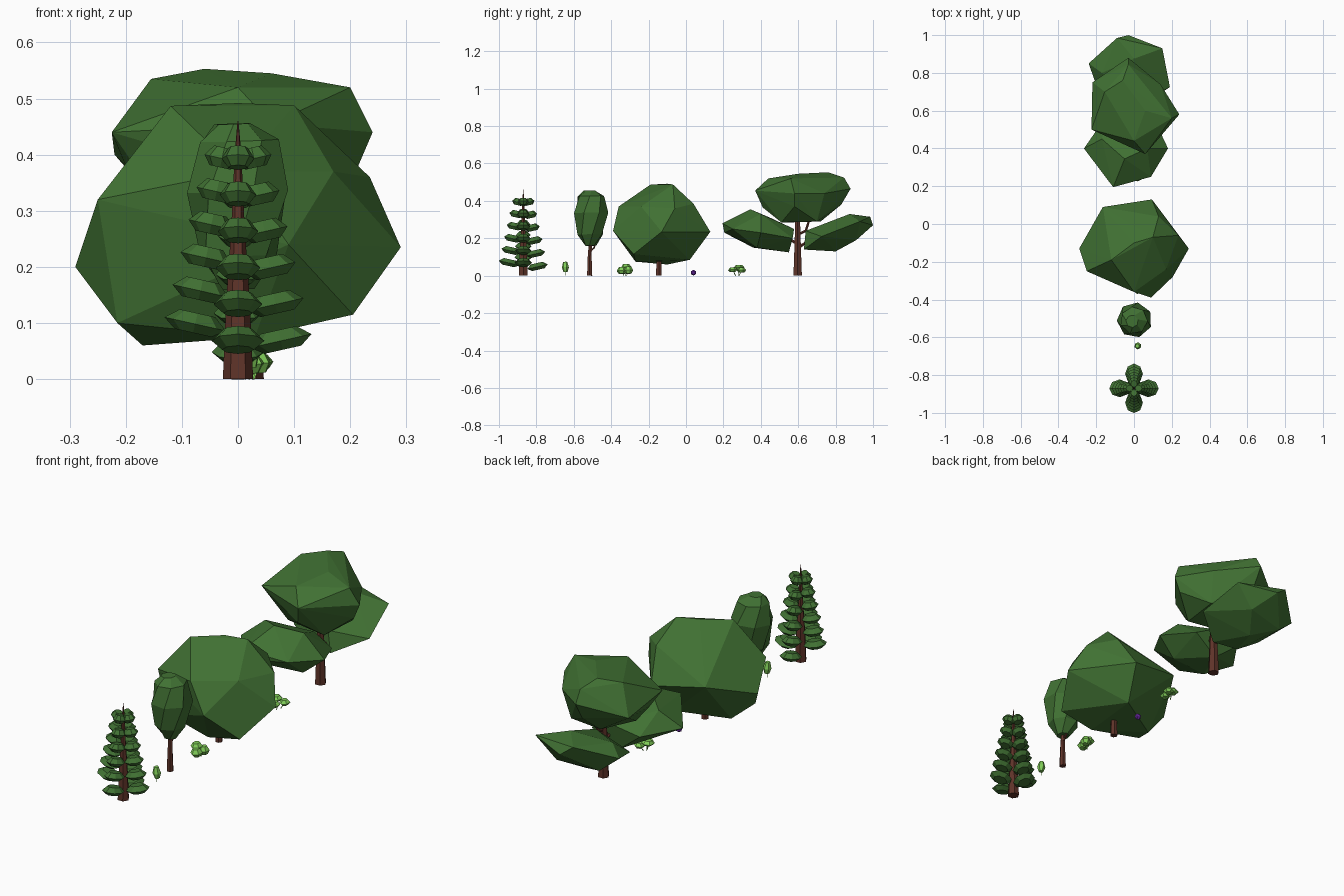
import bpy, bmesh, math
from mathutils import Vector, Matrix


def material(name, rgb):
    m = bpy.data.materials.new(name)
    m.diffuse_color = (*rgb, 1)
    return m


GREEN = material("leaf_green", (0.052, 0.165, 0.033))
BARK = material("bark", (0.115, 0.034, 0.022))
LIGHT = material("light_green", (0.22, 0.62, 0.1))
PURPLE = material("purple", (0.2, 0.03, 0.5))


def finish(bm, name, mat):
    bmesh.ops.recalc_face_normals(bm, faces=bm.faces)
    me = bpy.data.meshes.new(name)
    bm.to_mesh(me)
    bm.free()
    me.materials.append(mat)
    ob = bpy.data.objects.new(name, me)
    bpy.context.collection.objects.link(ob)


def hull(name, points, mat=GREEN):
    """Faceted crown wrapped around a few corner points."""
    bm = bmesh.new()
    for p in points:
        bm.verts.new(p)
    res = bmesh.ops.convex_hull(bm, input=bm.verts)
    loose = {g for g in res["geom_interior"] if isinstance(g, bmesh.types.BMVert)}
    bmesh.ops.delete(bm, geom=list(loose), context='VERTS')
    finish(bm, name, mat)


def add_tube(bm, path, n=6, twist=0.0):
    """Rings along a path of (point, radius), capped at both ends."""
    pts = [Vector(p) for p, r in path]
    q = (pts[-1] - pts[0]).to_track_quat('Z', 'Y')
    rings = []
    for k, (p, r) in enumerate(path):
        a0 = twist * k
        rings.append([bm.verts.new(pts[k] + q @ Vector((
            r * math.cos(a0 + math.tau * i / n), r * math.sin(a0 + math.tau * i / n), 0)))
            for i in range(n)])
    for a, b in zip(rings, rings[1:]):
        for i in range(n):
            bm.faces.new((a[i], a[(i + 1) % n], b[(i + 1) % n], b[i]))
    bm.faces.new(rings[0][::-1])
    bm.faces.new(rings[-1])


def tubes(name, paths, mat=BARK, n=6, twist=0.0):
    bm = bmesh.new()
    for p in paths:
        add_tube(bm, p, n, twist)
    finish(bm, name, mat)


def add_pad(bm, centre, size, yaw, tilt, n=8):
    """Flattened faceted leaf pad: narrow bottom, wide middle, smaller top."""
    before = set(bm.verts)
    add_tube(bm, [((0, 0, -0.5), 0.3), ((0, 0, -0.05), 0.5), ((0, 0, 0.5), 0.29)], n)
    m = (Matrix.Translation(centre) @ Matrix.Rotation(yaw, 4, 'Z')
         @ Matrix.Rotation(-tilt, 4, 'Y') @ Matrix.Diagonal((*size, 1)))
    bmesh.ops.transform(bm, matrix=m, verts=[v for v in bm.verts if v not in before])


# Pine: tapered trunk and four columns of leaf pads
PY = -0.87
tubes("pine_trunk", [[((0, PY, 0), 0.027), ((0, PY, 0.14), 0.021), ((0, PY, 0.27), 0.012),
                      ((0, PY, 0.40), 0.006), ((0, PY, 0.46), 0.001)]])
bm = bmesh.new()
for yaw, z0 in ((-math.pi / 2, 0.07), (0, 0.07), (math.pi, 0.10), (math.pi / 2, 0.05)):
    for k in range(6):
        t = k / 5
        reach = 0.132 - 0.072 * t
        length = 0.112 - 0.048 * t
        d = reach - length / 2
        z = z0 + (0.395 - z0) * t
        add_pad(bm, (d * math.cos(yaw), PY + d * math.sin(yaw), z),
                (length, 0.094 - 0.036 * t, 0.036), yaw, 0.22)
finish(bm, "pine_leaf_pads", GREEN)

# Small oval tree
tubes("small_tree_trunk", [
    [((0, -0.515, 0), 0.016), ((0, -0.515, 0.1), 0.012), ((0, -0.51, 0.2), 0.009)],
    [((0, -0.514, 0.13), 0.006), ((0, -0.49, 0.15), 0.005), ((0, -0.485, 0.19), 0.004)]])
tubes("small_tree_crown", [[((0, -0.51, 0.16), 0.03), ((0, -0.51, 0.22), 0.07),
                            ((0.003, -0.508, 0.335), 0.094), ((0, -0.51, 0.425), 0.073),
                            ((-0.01, -0.515, 0.455), 0.033)]], GREEN, 7, 0.35)

# Big round tree
tubes("big_tree_trunk", [[((0, -0.145, 0), 0.017), ((0, -0.145, 0.2), 0.013)]])
hull("big_tree_crown", [
    (-0.12, -0.19, 0.487), (0.0, -0.10, 0.492), (0.10, -0.07, 0.488), (0.235, -0.06, 0.36),
    (0.29, -0.13, 0.235), (0.09, -0.39, 0.24), (-0.25, -0.25, 0.32), (-0.29, -0.13, 0.20),
    (-0.165, 0.09, 0.28), (0.095, 0.13, 0.235), (0.205, -0.28, 0.115), (0.0, -0.36, 0.37),
    (-0.17, -0.1, 0.06), (-0.215, -0.22, 0.10), (0.03, -0.27, 0.075), (0.05, 0.02, 0.085),
    (0.13, 0.04, 0.385), (0.17, -0.24, 0.37)])

# Umbrella tree: trunk, side branches and three crowns
tubes("umbrella_tree_trunk", [
    [((0.02, 0.597, 0), 0.026), ((0.02, 0.597, 0.15), 0.020), ((0.02, 0.597, 0.32), 0.014)],
    [((0.02, 0.6, 0.22), 0.009), ((0.02, 0.64, 0.24), 0.008), ((0.02, 0.66, 0.30), 0.007)],
    [((0.02, 0.6, 0.17), 0.009), ((0.01, 0.54, 0.20), 0.007)],
    [((0.02, 0.6, 0.15), 0.009), ((0.02, 0.66, 0.19), 0.007)]])
hull("umbrella_top_crown", [
    (-0.03, 0.88, 0.465), (0.14, 0.74, 0.44), (0.24, 0.58, 0.44), (0.06, 0.37, 0.455),
    (-0.225, 0.5, 0.44), (-0.22, 0.75, 0.40), (-0.155, 0.7, 0.535), (-0.06, 0.76, 0.553),
    (0.06, 0.6, 0.545), (0.2, 0.56, 0.52), (0.0, 0.44, 0.52), (-0.03, 0.845, 0.525),
    (0.12, 0.70, 0.29), (0.1, 0.51, 0.285), (-0.12, 0.55, 0.285), (-0.05, 0.72, 0.29),
    (0.21, 0.58, 0.37), (-0.03, 0.83, 0.38), (0.03, 0.41, 0.365), (-0.2, 0.56, 0.38)])
hull("umbrella_front_crown", [
    (-0.265, 0.40, 0.23), (-0.11, 0.195, 0.28), (0.09, 0.25, 0.25), (0.18, 0.40, 0.23),
    (0.1, 0.57, 0.20), (-0.15, 0.565, 0.22), (-0.05, 0.345, 0.355), (0.07, 0.40, 0.33),
    (0, 0.578, 0.25), (-0.12, 0.36, 0.15), (0.08, 0.38, 0.15), (-0.03, 0.55, 0.125),
    (-0.1, 0.205, 0.23), (-0.17, 0.45, 0.31)])
hull("umbrella_back_crown", [
    (-0.03, 1.0, 0.27), (-0.09, 0.985, 0.315), (0.15, 0.93, 0.29), (0.19, 0.725, 0.21),
    (-0.24, 0.85, 0.25), (-0.18, 0.68, 0.20), (0.0, 0.875, 0.33), (0.03, 0.64, 0.24),
    (0.05, 0.63, 0.14), (-0.08, 0.65, 0.14), (-0.03, 0.80, 0.13), (0.05, 0.91, 0.19),
    (-0.15, 0.87, 0.175), (-0.17, 0.80, 0.29)])

# Little light green plants: stalks with small leaf pads
plants = {
    "sprout": (0.02, -0.645, [(0, 0, 0.047, 0.038, 0.054)]),
    "front_shrub": (0.02, -0.325, [(0, -0.018, 0.028, 0.056, 0.036), (0.015, 0.018, 0.03, 0.05, 0.038),
                                   (-0.015, 0.005, 0.047, 0.056, 0.03)]),
    "back_shrub": (0.02, 0.275, [(0, -0.025, 0.032, 0.05, 0.024), (0.02, 0.022, 0.03, 0.05, 0.025),
                                 (-0.015, 0.008, 0.045, 0.058, 0.024)])}
for name, (x, y, pads) in plants.items():
    bm = bmesh.new()
    for dx, dy, z, w, h in pads:
        add_pad(bm, (x + dx, y + dy, z), (w, w, h), 0.4, 0.1, 6)
        add_tube(bm, [((x + dx * 0.4, y + dy * 0.4, 0), 0.002), ((x + dx, y + dy, z), 0.002)], 4)
    finish(bm, name, LIGHT)

# Purple pebble-like bloom
bm = bmesh.new()
bmesh.ops.create_icosphere(bm, subdivisions=1, radius=0.016,
                           matrix=Matrix.Translation((0.01, 0.04, 0.016)))
finish(bm, "purple_bloom", PURPLE)
